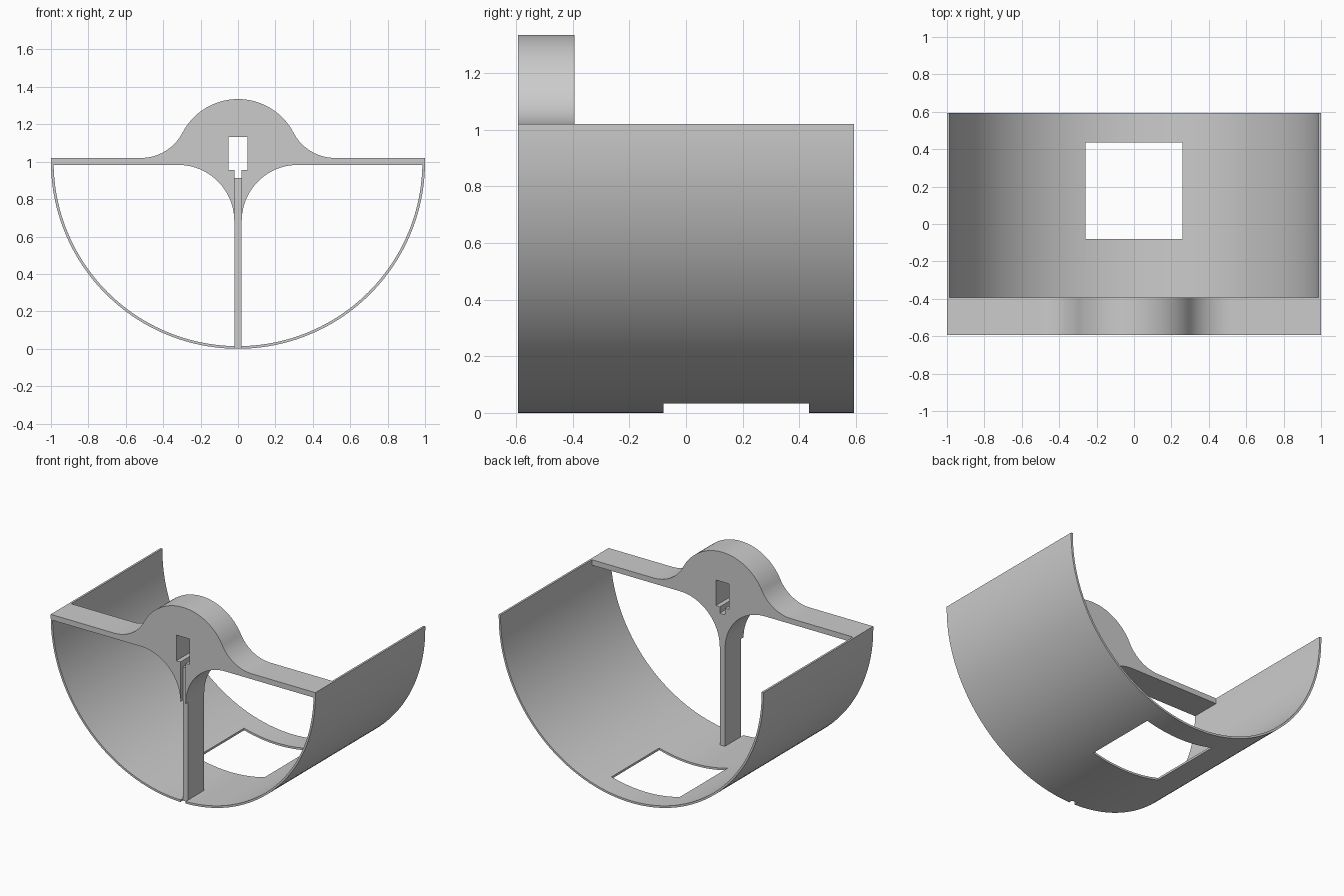
import bpy, bmesh
from math import cos, sin, pi, atan2

cube = bpy.data.objects.get("Cube")
if cube:
    bpy.data.objects.remove(cube, do_unlink=True)

FRONT, BACK = -0.593, 0.593      # shell depth range
FRAME_BACK = -0.393              # rear face of the frame
RIM, AXIS = 1.02, 1.0            # rim height, cylinder axis height
WALL, HALF = 0.014, 0.02         # shell thickness, half width of post

grey = bpy.data.materials.new("light grey")
grey.use_nodes = True
grey.diffuse_color = (0.6, 0.6, 0.6, 1)
grey.node_tree.nodes["Principled BSDF"].inputs["Base Color"].default_value = (0.6, 0.6, 0.6, 1)


def arc(cx, cz, r, a0, a1, n):
    """Points along an arc in the xz plane."""
    return [(cx + r * cos(a0 + (a1 - a0) * i / n), cz + r * sin(a0 + (a1 - a0) * i / n))
            for i in range(n + 1)]


def prism(name, outline, y0, y1):
    """Extrude an xz outline from y0 to y1."""
    bm = bmesh.new()
    face = bm.faces.new([bm.verts.new((x, y0, z)) for x, z in outline])
    new = bmesh.ops.extrude_face_region(bm, geom=[face])["geom"]
    bmesh.ops.translate(bm, vec=(0, y1 - y0, 0),
                        verts=[v for v in new if isinstance(v, bmesh.types.BMVert)])
    bmesh.ops.recalc_face_normals(bm, faces=bm.faces)
    mesh = bpy.data.meshes.new(name)
    bm.to_mesh(mesh)
    bm.free()
    obj = bpy.data.objects.new(name, mesh)
    bpy.context.collection.objects.link(obj)
    mesh.materials.append(grey)
    return obj


def cut_box(target, x, y0, y1, z0, z1):
    """Cut a box, symmetric in x, out of the target."""
    cutter = prism("cutter", [(-x, z0), (x, z0), (x, z1), (-x, z1)], y0, y1)
    cutter.hide_render = True
    mod = target.modifiers.new("cut", "BOOLEAN")
    mod.operation, mod.solver, mod.object = "DIFFERENCE", "EXACT", cutter
    bpy.context.view_layer.objects.active = target
    bpy.ops.object.modifier_apply(modifier=mod.name)
    bpy.data.objects.remove(cutter, do_unlink=True)


# Half-cylinder shell with a floor window and a front notch
outer = [(-1, RIM)] + arc(0, AXIS, 1, pi, 2 * pi, 96) + [(1, RIM)]
inner_r = 1 - WALL
inner = [(inner_r, RIM)] + arc(0, AXIS, inner_r, 2 * pi, pi, 96) + [(-inner_r, RIM)]
shell = prism("shell", outer + inner, FRONT, BACK)
cut_box(shell, 0.258, -0.08, 0.435, -0.1, 0.3)
cut_box(shell, HALF, FRONT - 0.1, FRONT + 0.026, -0.1, 0.1)

# Front frame: round hub, crossbar and post in one outline
hub_r, blend_x = 0.335, 0.52
blend_r = 0.252
slope = atan2(RIM + blend_r - AXIS, blend_x)
half = arc(0, AXIS, hub_r, pi / 2, slope, 24)
half += arc(blend_x, RIM + blend_r, blend_r, pi + slope, 1.5 * pi, 20)[1:]
half += [(inner_r, RIM), (inner_r, 0.983)]
half += arc(HALF + 0.3, 0.683, 0.3, pi / 2, pi, 24)
half += [(HALF, 0.006)]
frame = prism("front_frame", half + [(-x, z) for x, z in reversed(half[1:])],
              FRONT, FRAME_BACK)
# Keyhole through the hub, then a shallow groove down the front
cut_box(frame, 0.05, FRONT - 0.1, FRAME_BACK + 0.1, 0.957, 1.132)
cut_box(frame, HALF, FRONT - 0.1, FRAME_BACK + 0.1, 0.913, 1.0)
cut_box(frame, HALF, FRONT - 0.1, FRONT + 0.026, -0.1, 1.0)

for obj in (shell, frame):
    bpy.ops.object.select_all(action="DESELECT")
    obj.select_set(True)
    bpy.context.view_layer.objects.active = obj
    bpy.ops.object.shade_smooth_by_angle(angle=0.5)
